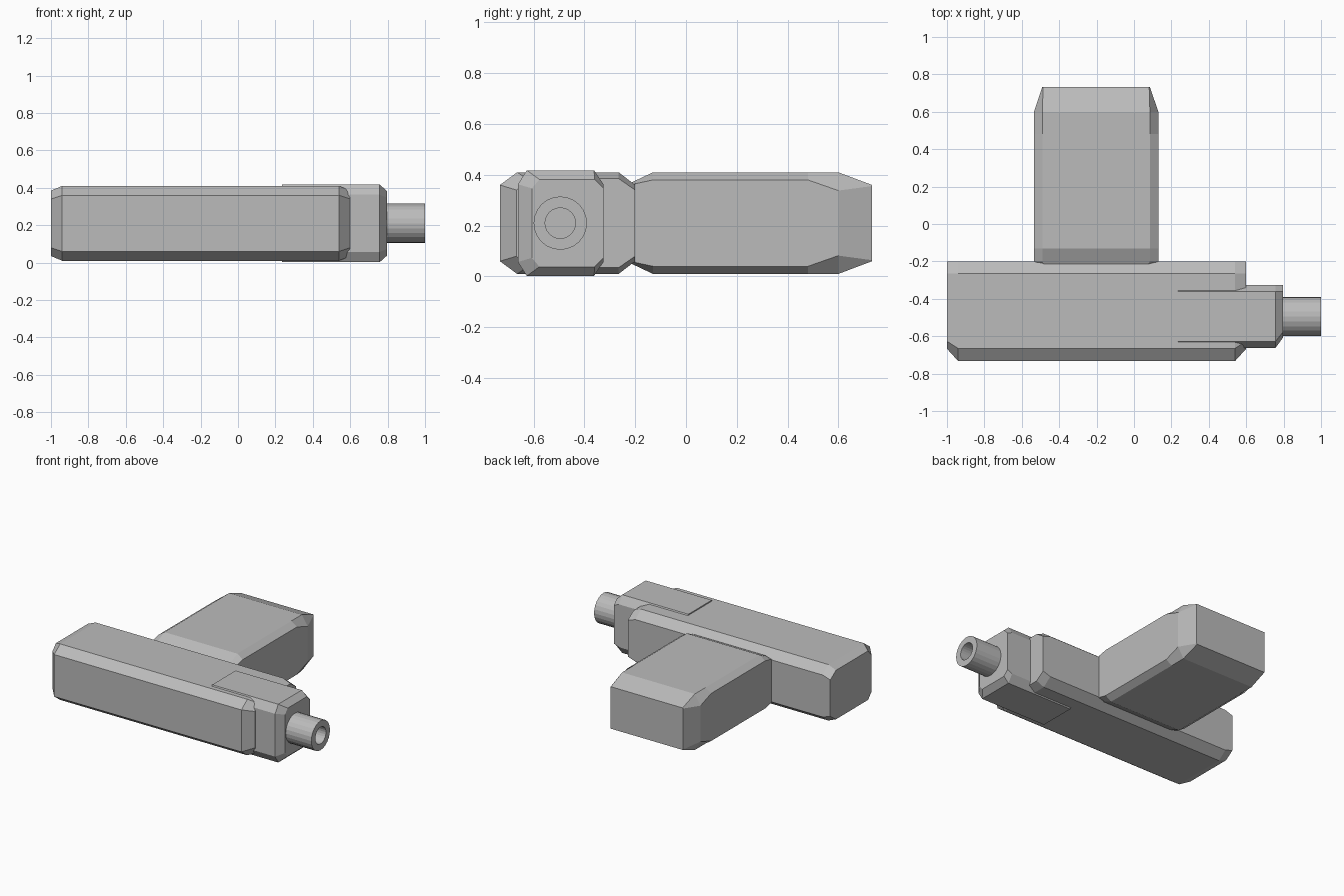
import bpy, bmesh, math
from mathutils import Matrix

if "Cube" in bpy.data.objects:
    bpy.data.objects.remove(bpy.data.objects["Cube"], do_unlink=True)

GREY = (0.5, 0.5, 0.5, 1.0)
grey = bpy.data.materials.new("plain_grey")
grey.use_nodes = True
grey.diffuse_color = GREY
grey.node_tree.nodes["Principled BSDF"].inputs["Base Color"].default_value = GREY
MID_Z = 0.21


def octagon(lo, hi, half, lo_in, hi_in, drop):
    """Chamfered rectangle between lo and hi, symmetric about the middle height."""
    top = [(lo, half - drop), (lo + lo_in, half), (hi - hi_in, half), (hi, half - drop)]
    return top + [(u, -z) for u, z in reversed(top)]


def finish(name, bm):
    bmesh.ops.recalc_face_normals(bm, faces=bm.faces)
    mesh = bpy.data.meshes.new(name)
    bm.to_mesh(mesh)
    bm.free()
    mesh.materials.append(grey)
    obj = bpy.data.objects.new(name, mesh)
    bpy.context.collection.objects.link(obj)
    return obj


def loft(name, axis, sections):
    """Skin octagonal sections placed along the x or y axis."""
    bm = bmesh.new()
    rings = []
    for pos, ring in sections:
        rings.append([bm.verts.new((pos, u, MID_Z + z) if axis == "x" else (u, pos, MID_Z + z))
                      for u, z in ring])
    for a, b in zip(rings, rings[1:]):
        for i in range(len(a)):
            j = (i + 1) % len(a)
            bm.faces.new((a[i], a[j], b[j], b[i]))
    bm.faces.new(rings[0])
    bm.faces.new(rings[-1])
    return finish(name, bm)


# Long chamfered body
body_full = octagon(-0.733, -0.2, 0.2, 0.068, 0.065, 0.05)
body_end = octagon(-0.667, -0.2, 0.175, 0.04, 0.065, 0.045)
loft("body", "x", [(-1, body_end), (-0.94, body_full), (0.54, body_full), (0.6, body_end)])

# Handle reaching to the back, tapered at both ends
handle_full = octagon(-0.535, 0.13, 0.2, 0.045, 0.045, 0.03)
handle_rear = octagon(-0.535, 0.13, 0.2, 0.045, 0.045, 0.072)
loft("handle", "y", [
    (-0.215, octagon(-0.49, 0.085, 0.16, 0.01, 0.01, 0.01)),
    (-0.2, octagon(-0.535, 0.13, 0.167, 0.045, 0.045, 0.012)),
    (-0.13, handle_full), (0.48, handle_full), (0.6, handle_rear),
    (0.733, octagon(-0.49, 0.085, 0.15, 0.004, 0.004, 0.004))])

# Nose block set into the end of the body
nose_full = octagon(-0.662, -0.325, 0.208, 0.035, 0.037, 0.055)
nose_end = octagon(-0.607, -0.325, 0.172, 0.03, 0.035, 0.035)
loft("nose_block", "x", [(0.235, nose_full), (0.757, nose_full), (0.797, nose_end)])

# Hollow barrel: profile of (x, radius) spun around its axis
SIDES = 24
profile = [(0.78, 0.105), (1.0, 0.105), (1.0, 0.06), (0.81, 0.06)]
bm = bmesh.new()
rings = []
for x, r in profile:
    rings.append([bm.verts.new((x, r * math.cos(t), r * math.sin(t)))
                  for t in (2 * math.pi * i / SIDES for i in range(SIDES))])
for a, b in zip(rings, rings[1:]):
    for i in range(SIDES):
        j = (i + 1) % SIDES
        bm.faces.new((a[i], a[j], b[j], b[i]))
bm.faces.new(rings[0])
bm.faces.new(rings[-1])
bmesh.ops.transform(bm, matrix=Matrix.Translation((0, -0.495, MID_Z)), verts=bm.verts)
finish("barrel", bm)
